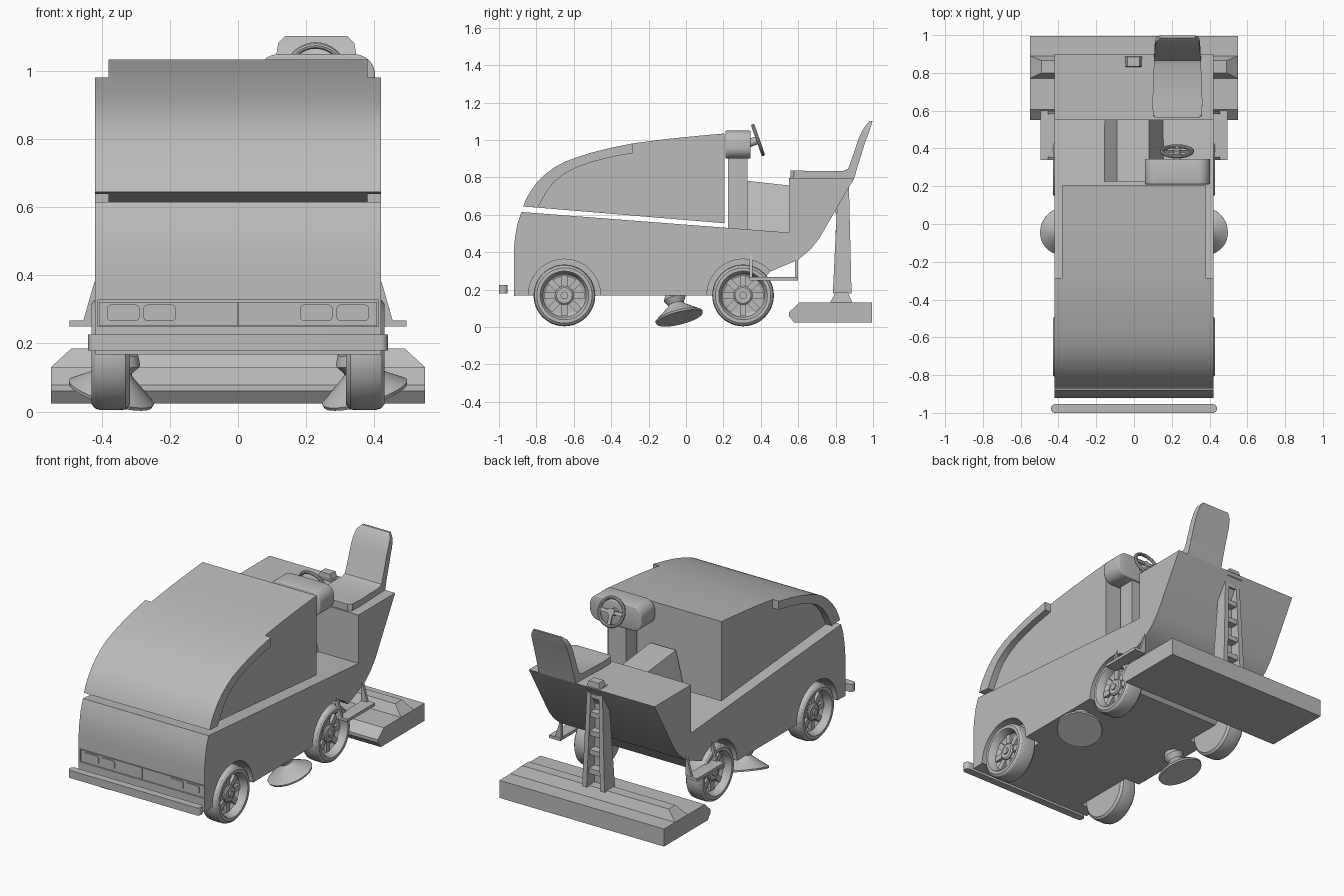
import bpy, bmesh, math
from mathutils import Matrix, Vector

cube = bpy.data.objects.get("Cube")
if cube:
    bpy.data.objects.remove(cube, do_unlink=True)

GREY = (0.5, 0.5, 0.5, 1)
grey = bpy.data.materials.new("plain_grey")
grey.use_nodes = True
grey.diffuse_color = GREY
grey.node_tree.nodes["Principled BSDF"].inputs["Base Color"].default_value = GREY


def finish(bm, name, matrix=None, angle=30):
    if matrix:
        bm.transform(matrix)
    bmesh.ops.recalc_face_normals(bm, faces=bm.faces)
    mesh = bpy.data.meshes.new(name)
    bm.to_mesh(mesh)
    bm.free()
    mesh.materials.append(grey)
    ob = bpy.data.objects.new(name, mesh)
    bpy.context.collection.objects.link(ob)
    bpy.ops.object.select_all(action="DESELECT")
    ob.select_set(True)
    bpy.context.view_layer.objects.active = ob
    bpy.ops.object.shade_smooth_by_angle(angle=math.radians(angle))


def extrude(name, points, vector, bevel=0):
    """Solid from a flat outline of 3D points pushed along a vector."""
    bm = bmesh.new()
    face = bm.faces.new([bm.verts.new(p) for p in points])
    out = bmesh.ops.extrude_face_region(bm, geom=[face])
    bmesh.ops.translate(bm, vec=Vector(vector),
                        verts=[v for v in out["geom"] if isinstance(v, bmesh.types.BMVert)])
    if bevel:
        bmesh.ops.bevel(bm, geom=bm.edges[:], offset=bevel, segments=3,
                        profile=0.5, affect="EDGES")
    finish(bm, name)


def side_profile(name, points, half_width):
    extrude(name, [(-half_width, y, z) for y, z in points], (2 * half_width, 0, 0))


def frustum(name, x, y, z, x_top=None, y_top=None):
    """Box between ranges, with an optional different top rectangle."""
    bm = bmesh.new()
    rings = []
    for (a, b), (c, d), h in ((x, y, z[0]), (x_top or x, y_top or y, z[1])):
        rings.append([bm.verts.new(p) for p in ((a, c, h), (b, c, h), (b, d, h), (a, d, h))])
    low, high = rings
    bm.faces.new(low)
    bm.faces.new(high)
    for i in range(4):
        j = (i + 1) % 4
        bm.faces.new((low[i], low[j], high[j], high[i]))
    finish(bm, name)


def lathe(name, profile, matrix, steps=48):
    """Revolve (radius, height) points about z, then place with a matrix."""
    bm = bmesh.new()
    verts = [bm.verts.new((r, 0, h)) for r, h in profile]
    edges = [bm.edges.new(pair) for pair in zip(verts, verts[1:])]
    bmesh.ops.spin(bm, geom=verts + edges, axis=(0, 0, 1), cent=(0, 0, 0),
                   angle=math.tau, steps=steps)
    bmesh.ops.remove_doubles(bm, verts=bm.verts, dist=0.0001)
    finish(bm, name, matrix)


def block(name, size, matrix):
    bm = bmesh.new()
    bmesh.ops.create_cube(bm, size=1, matrix=Matrix.Diagonal((*size, 1)))
    finish(bm, name, matrix)


def arc(cy, cz, r, start, end, n=24):
    return [(cy + r * math.cos(a), cz + r * math.sin(a)) for a in
            (math.radians(start + (end - start) * i / n) for i in range(n + 1))]


def rounded_rect(cx, cy, w, h, r):
    return [p for k, (sx, sy) in enumerate(((1, 1), (-1, 1), (-1, -1), (1, -1)))
            for p in arc(cx + sx * (w / 2 - r), cy + sy * (h / 2 - r), r, 90 * k, 90 * k + 90, 6)]


def facing(direction, at):
    return Matrix.Translation(at) @ Vector(direction).to_track_quat("Z", "Y").to_matrix().to_4x4()


# Chassis: outline with wheel arches and a panel notch, arches filled between the wheels
WHEELS = {"front": -.65, "rear": .305}
front_arch = arc(WHEELS["front"], .17, .193, 0, 180)
rear_arch = arc(WHEELS["rear"], .17, .193, 41, 180)
side_profile("lower_body", [
    (-.92, .167), (-.92, .25), (-.905, .25), (-.905, .328), (-.92, .328),
    (-.92, .42), (-.914, .48), (-.902, .55), (-.88, .615), (.55, .505),
    (.55, .797), (.9, .797), (.71, .47), (.665, .415), (.6, .36)]
    + rear_arch + front_arch, .42)
side_profile("front_arch_filler", front_arch, .318)
side_profile("rear_arch_filler", rear_arch + [(.34, .17)], .318)

# Front panel halves with headlights
for s in (-1, 1):
    frustum("panel_end", sorted((s * .413, s * .42)), (-.92, -.9), (.25, .328))
    frustum("front_panel", sorted((s * .001, s * .409)), (-.915, -.9), (.252, .322))
    for x in (.23, .337):
        extrude("headlight", [(px, -.914, pz) for px, pz in
                rounded_rect(s * x, .29, .095, .048, .012)], (0, -.006, 0))

# Bumper bar
extrude("front_bumper", [(x, y, .18) for x, y in rounded_rect(0, -.977, .88, .046, .022)],
        (0, 0, .046))

# Hood with its wider front cowl
crown = [(-.87, .645), (-.855, .685), (-.83, .728), (-.795, .775), (-.755, .815), (-.705, .853),
         (-.65, .883), (-.58, .909), (-.5, .934), (-.4, .959), (-.285, .982)]
side_profile("hood", crown + [(-.1, 1.006), (.05, 1.021), (.205, 1.035), (.205, .555)], .38)
side_profile("hood_cowl", crown + [
    (-.285, .93), (-.4, .909), (-.5, .883), (-.58, .856), (-.65, .82),
    (-.705, .777), (-.745, .725), (-.77, .68), (-.792, .639)], .42)

# Cover between hood and seat block
extrude("centre_cover", [(-.16, .225, .52), (-.09, .225, .793), (.08, .225, .793),
                         (.16, .225, .52)], (0, .326, -.036))

# Steering column, console and wheel
frustum("steering_column", (.17, .29), (.225, .33), (.51, .92))
extrude("steering_console", [(x, .21, z) for x, z in
        rounded_rect(.23, .975, .345, .15, .06)], (0, .135, 0), .006)
steer = facing((0, .943, .333), (.228, .385, 1.0))
lathe("steering_wheel", arc(.08, 0, .01, 0, 360, 10), steer, 32)
lathe("steering_hub", [(0, .008), (.022, .008), (.022, -.07), (0, -.07)], steer, 20)
for turn in (0, 180, 270):
    block("steering_spoke", (.075, .02, .01),
          steer @ Matrix.Rotation(math.radians(turn), 4, "Z") @ Matrix.Translation((.042, 0, 0)))

# Seat: a bent slab whose outline narrows and rounds at both ends
path = [((.56, .837), (.56, .797)), ((.58, .838), (.575, .797)), ((.65, .835), (.65, .797)),
        ((.84, .835), (.82, .797)), ((.865, .845), (.9, .797)), ((.88, .88), (.915, .85)),
        ((.92, 1.0), (.957, .985)), ((.94, 1.045), (.974, 1.03)), ((.963, 1.082), (.988, 1.07)),
        ((.985, 1.103), (.998, 1.103))]
widths = [.11, .13, .132, .125, .123, .122, .12, .118, .112, .092]
bm = bmesh.new()
loops = []
for (top, bottom), w in zip(path, widths):
    loops.append([bm.verts.new((.23 + sx * w, *p)) for sx, p in
                  ((-1, bottom), (-1, top), (1, top), (1, bottom))])
for a, b in zip(loops, loops[1:]):
    for i in range(4):
        j = (i + 1) % 4
        bm.faces.new((a[i], a[j], b[j], b[i]))
bm.faces.new(loops[0])
bm.faces.new(loops[-1])
finish(bm, "seat", angle=40)

# Wheels: dished tyre and rim, with hub and spokes
TYRE = [(0, 0), (.15, 0), (.163, .012), (.165, .03), (.165, .085), (.16, .102), (.148, .112),
        (.13, .112), (.124, .104), (.115, .065), (.1, .055), (.05, .055), (.05, .08),
        (.042, .086), (.02, .086), (.02, .095), (0, .095)]
for label, y in WHEELS.items():
    for s in (-1, 1):
        place = facing((s, 0, 0), (s * .318, y, .169))
        lathe(label + "_wheel", TYRE, place)
        for i in range(8):
            block(label + "_wheel_spoke", (.065, .034, .025),
                  place @ Matrix.Rotation(math.tau * i / 8, 4, "Z")
                  @ Matrix.Translation((.078, 0, .06)))

# Tilted side brushes
for s in (-1, 1):
    lathe("side_brush", [(0, -.01), (.127, -.01), (.13, 0), (.048, .06), (.042, .07),
                         (.06, .1), (.045, .13), (0, .13)],
          facing((-s * .29, -.25, 1), (s * .372, -.037, .057)))

# Foot steps hung on brackets
for s in (-1, 1):
    frustum("foot_step", sorted((s * .42, s * .495)), (.34, .6), (.25, .268))
    for y in (.34, .583):
        extrude("step_bracket", [(s * .415, y, .4), (s * .425, y, .37), (s * .455, y, .265),
                                 (s * .415, y, .265)], (0, .015, 0))

# Squeegee with raised ridge
side_profile("squeegee", [(.55, .06), (.578, .024), (.995, .024), (.995, .13), (.605, .13),
                          (.55, .078)], .55)
frustum("squeegee_ridge", (-.55, .55), (.77, .89), (.13, .185), (-.49, .49), (.8, .865))

# Ladder mast: two tapering rails, rungs, back plate and a cap
for s in (-1, 1):
    frustum("mast_rail", sorted((s * .045, s * .075)), (.785, .885), (.18, .8),
            sorted((s * .025, s * .05)), (.815, .87))
for i in range(5):
    z = .26 + i * .115
    w = .06 - .025 * (z - .18) / .62
    frustum("mast_rung", (-w, w), (.8, .868), (z, z + .03))
frustum("mast_back", (-.06, .06), (.79, .81), (.18, .8), (-.035, .035), (.815, .83))
frustum("mast_cap", (-.055, .05), (.83, .89), (.775, .83), (-.035, .03), (.835, .885))
